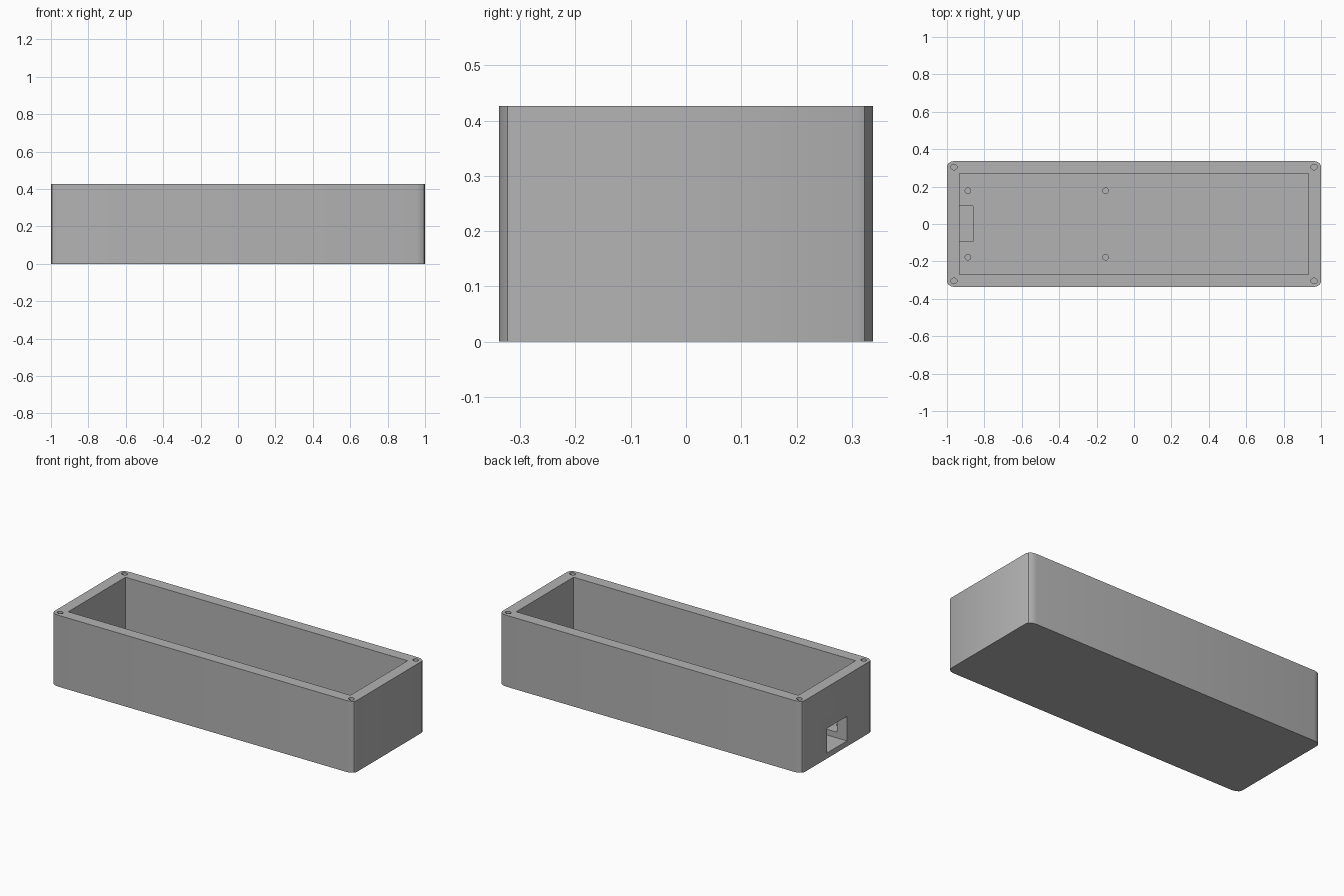
import bpy
import bmesh
from math import sin, cos, pi

default = bpy.data.objects.get("Cube")
if default:
    bpy.data.objects.remove(default, do_unlink=True)

HALF_X, HALF_Y, HEIGHT = 1.0, 0.338, 0.427
FLOOR = 0.067

grey = bpy.data.materials.new("light_grey")
grey.use_nodes = True
colour = (0.45, 0.45, 0.45, 1)
grey.diffuse_color = colour
grey.node_tree.nodes["Principled BSDF"].inputs["Base Color"].default_value = colour


def prism(name, outline, z0, z1):
    """Extrude a flat outline from z0 up to z1."""
    bm = bmesh.new()
    face = bm.faces.new([bm.verts.new((x, y, z0)) for x, y in outline])
    top = bmesh.ops.extrude_face_region(bm, geom=[face])["geom"]
    verts = [v for v in top if isinstance(v, bmesh.types.BMVert)]
    bmesh.ops.translate(bm, verts=verts, vec=(0, 0, z1 - z0))
    bmesh.ops.recalc_face_normals(bm, faces=bm.faces)
    mesh = bpy.data.meshes.new(name)
    bm.to_mesh(mesh)
    bm.free()
    mesh.materials.append(grey)
    obj = bpy.data.objects.new(name, mesh)
    bpy.context.collection.objects.link(obj)
    return obj


def rectangle(x0, x1, y0, y1):
    return [(x0, y0), (x1, y0), (x1, y1), (x0, y1)]


def ellipse(cx, cy, rx, ry, sides=20):
    angles = [2 * pi * i / sides for i in range(sides)]
    return [(cx + rx * cos(a), cy + ry * sin(a)) for a in angles]


def rounded_rectangle(hx, hy, rx, ry, steps=3):
    points = []
    for quarter, (sx, sy) in enumerate([(1, 1), (-1, 1), (-1, -1), (1, -1)]):
        for i in range(steps + 1):
            a = (quarter + i / steps) * pi / 2
            points.append((sx * (hx - rx) + rx * cos(a), sy * (hy - ry) + ry * sin(a)))
    return points


# Solid body with rounded upright edges
body = prism("enclosure_body", rounded_rectangle(HALF_X, HALF_Y, 0.047, 0.03), 0, HEIGHT)

# Main cavity, and the end port whose pocket dips into the floor
cutters = [
    prism("cavity_cutter", rectangle(-0.933, 0.933, -0.27, 0.27), FLOOR, HEIGHT + 0.1),
    prism("port_cutter", rectangle(-1.1, -0.86, -0.093, 0.095), 0.033, 0.18),
]

# Lid screw holes in the rim and mounting holes in the floor
for side in (-1, 1):
    for x in (-0.963, 0.963):
        cutters.append(prism("lid_hole_cutter", ellipse(x, side * 0.304, 0.017, 0.015),
                             HEIGHT - 0.2, HEIGHT + 0.1))
    for x in (-0.888, -0.152):
        cutters.append(prism("floor_hole_cutter", ellipse(x, side * 0.178, 0.015, 0.015),
                             0.033, FLOOR + 0.1))

bpy.context.view_layer.objects.active = body
for cutter in cutters:
    cut = body.modifiers.new("cut", "BOOLEAN")
    cut.operation, cut.solver, cut.object = "DIFFERENCE", "EXACT", cutter
    bpy.ops.object.modifier_apply(modifier=cut.name)
    bpy.data.objects.remove(cutter, do_unlink=True)

# Soft corners and hole walls, crisp edges elsewhere
bpy.ops.object.select_all(action="DESELECT")
body.select_set(True)
bpy.ops.object.shade_smooth_by_angle(angle=pi / 6)
